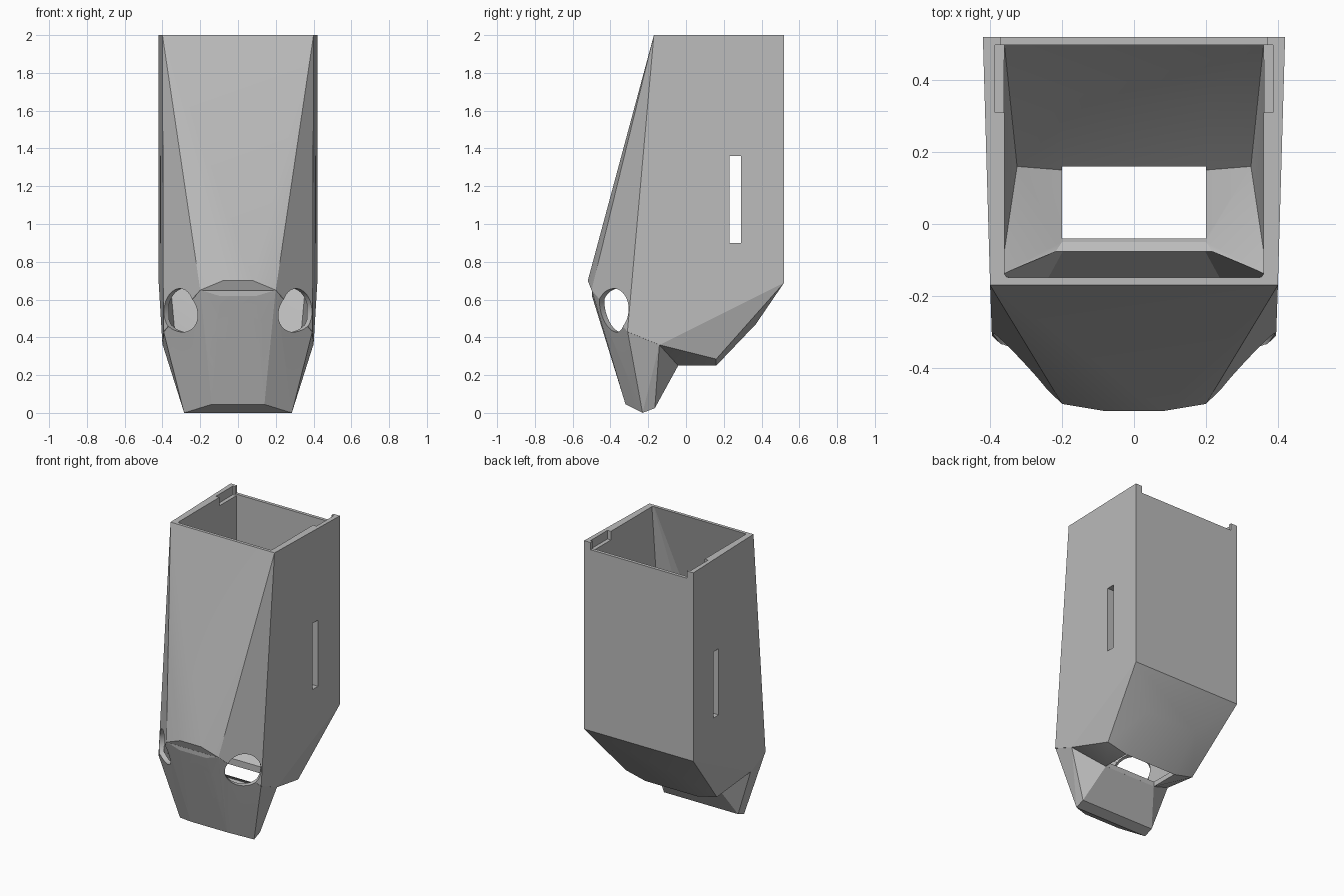
import bpy
import bmesh
from math import radians
from mathutils import Vector

default_cube = bpy.data.objects.get("Cube")
if default_cube:
    bpy.data.objects.remove(default_cube, do_unlink=True)

grey = bpy.data.materials.new("plain grey")
grey.use_nodes = True
colour = (0.5, 0.5, 0.5, 1)
grey.diffuse_color = colour
grey.node_tree.nodes["Principled BSDF"].inputs["Base Color"].default_value = colour


def add_object(name, bm):
    """Turn a bmesh into a linked grey object."""
    bmesh.ops.recalc_face_normals(bm, faces=bm.faces)
    mesh = bpy.data.meshes.new(name)
    bm.to_mesh(mesh)
    bm.free()
    mesh.materials.append(grey)
    obj = bpy.data.objects.new(name, mesh)
    bpy.context.collection.objects.link(obj)
    return obj


def mirrored_hull(name, half_points):
    """Faceted convex block from the points of its left half."""
    bm = bmesh.new()
    for x, y, z in half_points:
        bm.verts.new((x, y, z))
        bm.verts.new((-x, y, z))
    hull = bmesh.ops.convex_hull(bm, input=bm.verts)
    spare = [v for v in hull["geom_interior"] + hull["geom_unused"]
             if isinstance(v, bmesh.types.BMVert)]
    bmesh.ops.delete(bm, geom=list(set(spare)), context="VERTS")
    bmesh.ops.dissolve_limit(bm, angle_limit=radians(0.5),
                             verts=bm.verts, edges=bm.edges)
    return add_object(name, bm)


def box(name, low, high):
    low, high = Vector(low), Vector(high)
    bm = bmesh.new()
    bmesh.ops.create_cube(bm, size=1)
    for v in bm.verts:
        v.co = (low + high) / 2 + v.co * (high - low)
    return add_object(name, bm)


def cylinder(name, centre, axis, radius, depth):
    bm = bmesh.new()
    bmesh.ops.create_cone(bm, cap_ends=True, segments=48, radius1=radius,
                          radius2=radius, depth=depth)
    turn = Vector((0, 0, 1)).rotation_difference(Vector(axis))
    for v in bm.verts:
        v.co = turn @ v.co + Vector(centre)
    return add_object(name, bm)


def combine(target, tool, operation):
    """Apply one boolean and discard the helper."""
    tool.hide_render = True
    mod = target.modifiers.new(operation.lower(), "BOOLEAN")
    mod.operation = operation
    mod.solver = "EXACT"
    mod.object = tool
    bpy.context.view_layer.objects.active = target
    bpy.ops.object.modifier_apply(modifier=mod.name)
    bpy.data.objects.remove(tool, do_unlink=True)


# Outer body with a slanted front and tapering base
housing = mirrored_hull("housing", [
    (.4, -.17, 2), (.42, .52, 2), (.42, .52, .69), (.2, .37, .47),
    (.35, .16, .285), (.2, .16, .25), (.2, -.04, .25), (.4, -.14, .36),
    (.395, -.31, .43), (.2, -.5, .65), (.08, -.52, .7)])

# Snout hanging below the front
combine(housing, mirrored_hull("snout", [
    (.199, -.499, .65), (.1, -.498, .62), (.394, -.309, .431),
    (.399, -.141, .361), (.199, -.041, .251), (.285, -.165, .025),
    (.285, -.23, 0), (.14, -.32, .045)]), "UNION")

# Hollow interior, open at the top
cavity = mirrored_hull("cavity", [
    (.36, -.135, 2.05), (.36, .497, 2.05), (.36, .497, .71), (.2, .345, .49),
    (.325, .16, .32), (.2, .15, .285), (.2, -.05, .285), (.37, -.14, .39),
    (.365, -.295, .45), (.18, -.47, .65), (.07, -.49, .7)])
combine(cavity, mirrored_hull("snout_cavity", [
    (.179, -.469, .65), (.09, -.47, .62), (.364, -.294, .451),
    (.369, -.141, .391), (.189, -.06, .28), (.255, -.18, .05),
    (.255, -.225, .03), (.13, -.295, .07)]), "UNION")
combine(housing, cavity, "DIFFERENCE")

# Openings: base, side slots and lowered back edge
for name, low, high in [
        ("base_opening", (-.2, -.04, .2), (.2, .16, .38)),
        ("side_slots", (-.6, .23, .9), (.6, .29, 1.36)),
        ("back_edge_notch", (-.37, .47, 1.95), (.37, .6, 2.1))]:
    combine(housing, box(name, low, high), "DIFFERENCE")

# Round front window
combine(housing, cylinder("front_window", (0, -.42, .375),
                          (0, -.958, -.285), .165, .24), "DIFFERENCE")

# Round corner windows and recessed rail pockets, one per side
for side in (-1, 1):
    combine(housing, cylinder("corner_window", (side * .31, -.385, .543),
                              (side * .68, -.73, 0), .115, .24), "DIFFERENCE")
    inner, outer = sorted((side * .35, side * .387))
    combine(housing, box("rail_pocket", (inner, .31, 1.94),
                         (outer, .498, 2.1)), "DIFFERENCE")

bpy.ops.object.select_all(action="DESELECT")
housing.select_set(True)
bpy.context.view_layer.objects.active = housing
bpy.ops.object.shade_smooth_by_angle(angle=radians(15))
